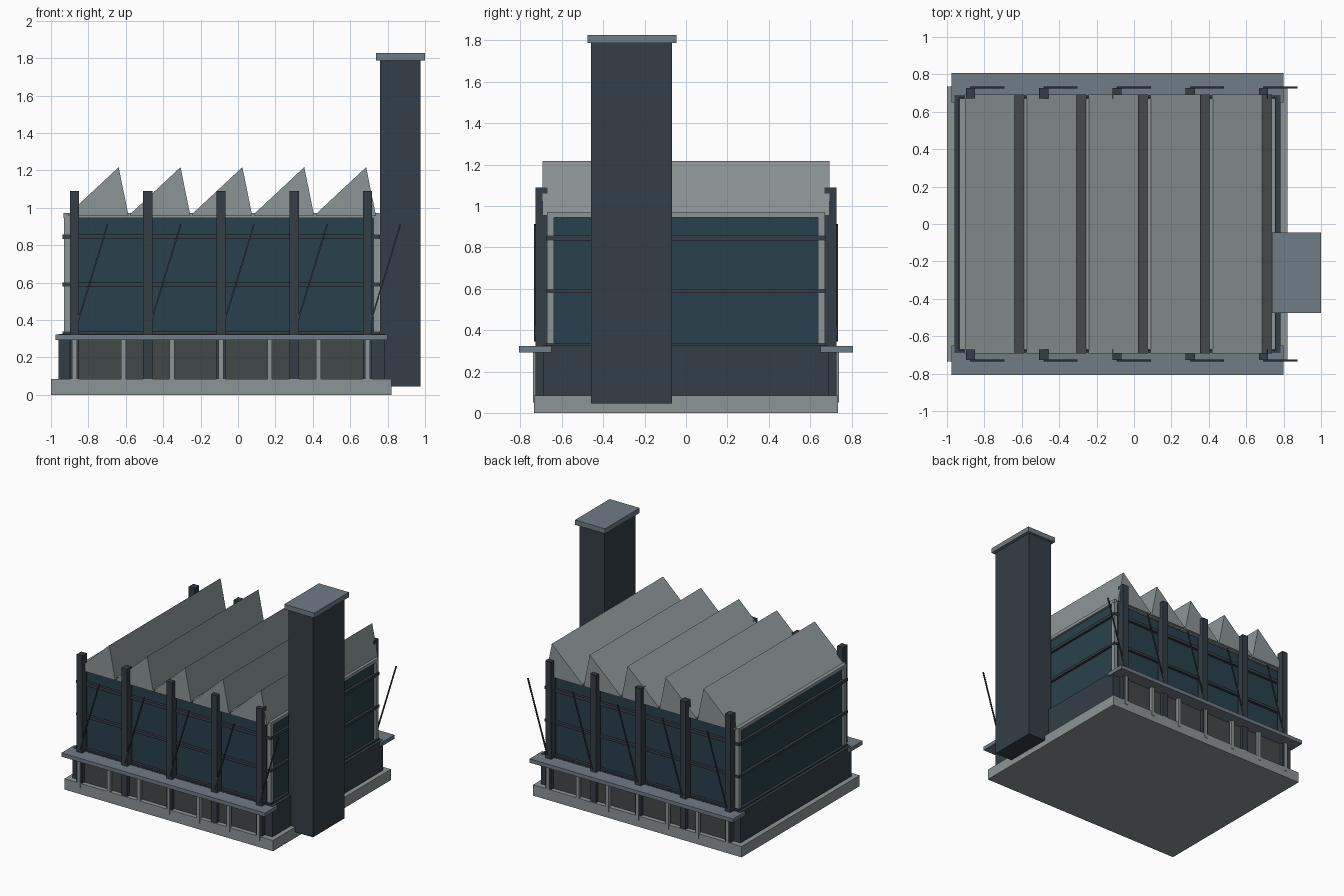
import bpy
import bmesh
from math import atan2, hypot

if "Cube" in bpy.data.objects:
    bpy.data.objects.remove(bpy.data.objects["Cube"])


def material(name, rgb):
    m = bpy.data.materials.new(name)
    m.diffuse_color = (*rgb, 1)
    m.use_nodes = True
    m.node_tree.nodes["Principled BSDF"].inputs["Base Color"].default_value = m.diffuse_color
    return m


LIGHT = material("light_grey", (0.26, 0.30, 0.31))
LEDGE = material("slate", (0.16, 0.20, 0.24))
DARK = material("dark_steel", (0.033, 0.048, 0.063))
GLASS = material("blue_cladding", (0.022, 0.053, 0.072))
PANEL = material("dark_panel", (0.055, 0.065, 0.065))


def finish(name, bm, mat):
    bmesh.ops.recalc_face_normals(bm, faces=bm.faces[:])
    me = bpy.data.meshes.new(name)
    bm.to_mesh(me)
    bm.free()
    me.materials.append(mat)
    ob = bpy.data.objects.new(name, me)
    bpy.context.collection.objects.link(ob)
    return ob


def box(name, x, y, z, mat):
    """Box from (min, max) ranges."""
    bm = bmesh.new()
    bmesh.ops.create_cube(bm, size=1)
    for v in bm.verts:
        v.co = [r[0] + (c + 0.5) * (r[1] - r[0]) for c, r in zip(v.co, (x, y, z))]
    return finish(name, bm, mat)


def mirrored(name, x, y, z, mat):
    """Box on the front and its twin on the back."""
    box(name + "_front", x, (-y[1], -y[0]), z, mat)
    box(name + "_back", x, y, z, mat)


# Base, plinth and lower panels
box("base_slab", (-1, 0.82), (-0.735, 0.735), (0, 0.085), LIGHT)
box("plinth", (-0.96, 0.783), (-0.69, 0.69), (0.08, 0.325), DARK)
mirrored("lower_panel", (-0.90, 0.70), (0.68, 0.70), (0.085, 0.30), PANEL)
mirrored("ledge", (-0.975, 0.80), (0.65, 0.807), (0.293, 0.323), LEDGE)

# Small posts carrying the ledge
for i in range(7):
    x = -0.874 + 0.261 * i
    mirrored(f"ledge_post_{i}", (x - 0.013, x + 0.013), (0.712, 0.739), (0.05, 0.295), LIGHT)

# Clad hall with corner posts, rails and eaves
box("hall_cladding", (-0.915, 0.74), (-0.655, 0.655), (0.32, 0.95), GLASS)
for n, x in (("left", -0.915), ("right", 0.74)):
    mirrored(f"corner_post_{n}", (x - 0.016, x + 0.016), (0.639, 0.671), (0.32, 0.96), LIGHT)
for i, (a, b) in enumerate(((0.322, 0.338), (0.58, 0.60), (0.834, 0.858))):
    box(f"rail_{i}", (-0.937, 0.76), (-0.677, 0.677), (a, b), DARK)
box("eaves", (-0.932, 0.757), (-0.672, 0.672), (0.945, 0.971), LIGHT)

# Main columns with slanted tie rods
rod_dx, rod_dz = 0.172, 0.565
for i in range(5):
    x = -0.874 + 0.3915 * i
    mirrored(f"column_{i}", (x - 0.025, x + 0.025), (0.67, 0.728), (0.085, 1.09), DARK)
    for side, s in (("front", -1), ("back", 1)):
        rod = box(f"tie_rod_{i}_{side}", (-0.004, 0.004), (-0.005, 0.005),
                  (0, hypot(rod_dx, rod_dz)), DARK)
        rod.location = (x + 0.005, s * 0.73, 0.347)
        rod.rotation_euler.y = atan2(rod_dx, rod_dz)

# Sawtooth roof
for i in range(5):
    x = -0.905 + 0.3308 * i
    profile = ((x, 0.955), (x + 0.32, 0.955), (x + 0.267, 1.217), (x, 0.968))
    bm = bmesh.new()
    face = bm.faces.new([bm.verts.new((px, -0.693, pz)) for px, pz in profile])
    ext = bmesh.ops.extrude_face_region(bm, geom=[face], use_keep_orig=True)
    bmesh.ops.translate(bm, vec=(0, 1.386, 0),
                        verts=[g for g in ext["geom"] if isinstance(g, bmesh.types.BMVert)])
    finish(f"roof_tooth_{i}", bm, LIGHT)

# Chimney
box("chimney", (0.76, 0.975), (-0.458, -0.067), (0.045, 1.79), DARK)
box("chimney_cap", (0.738, 1), (-0.477, -0.046), (1.788, 1.827), LEDGE)
